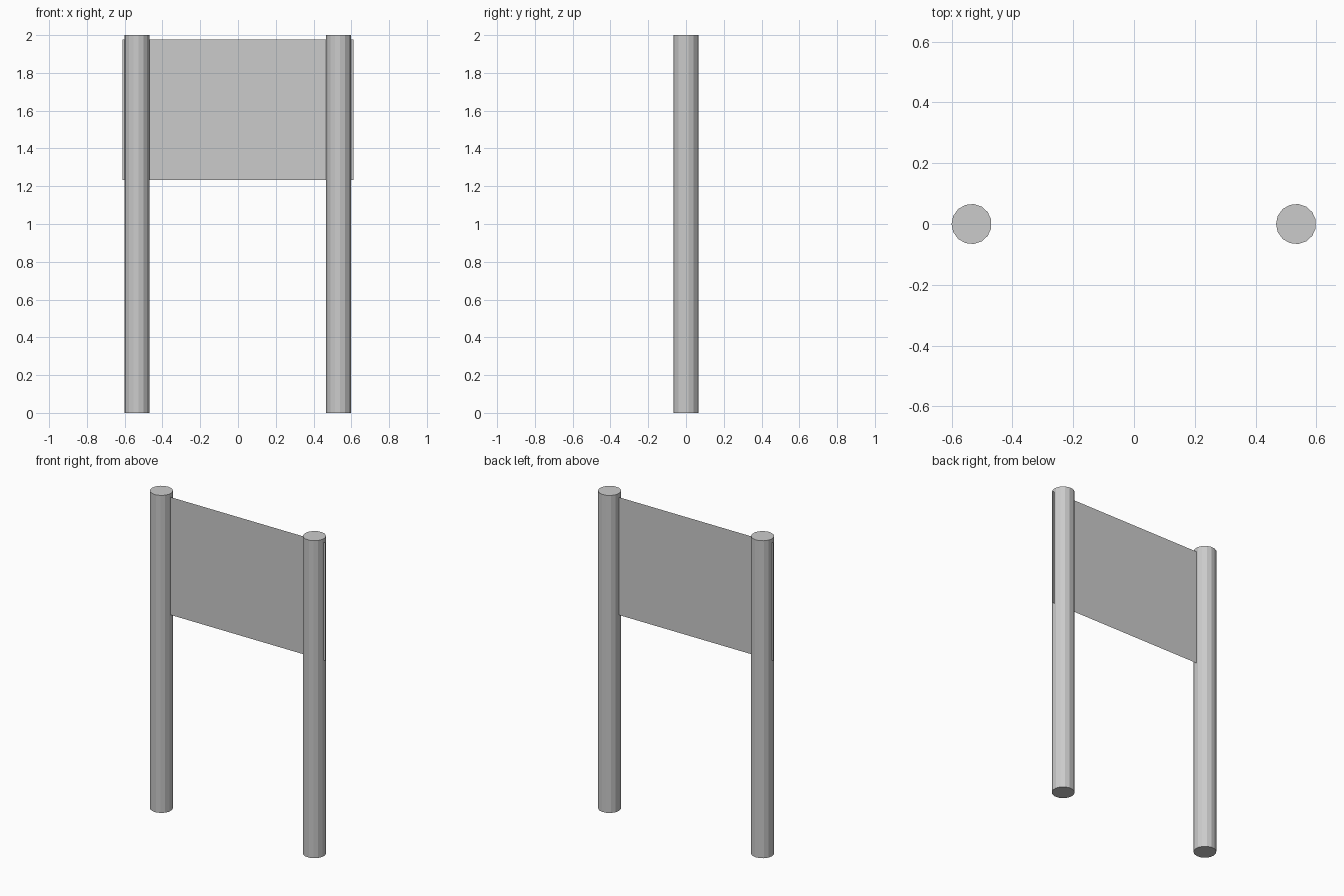
import bpy

if "Cube" in bpy.data.objects:
    bpy.data.objects.remove(bpy.data.objects["Cube"])

# Two low-poly round posts
R = 0.066
for name, x in (("left_post", -0.534), ("right_post", 0.533)):
    bpy.ops.mesh.primitive_cylinder_add(vertices=15, radius=R, depth=2.0,
                                        location=(x, 0, 1.0), rotation=(0, 0, 1.5707963))
    bpy.context.object.name = name

# Thin sheet panel passing through both posts
bpy.ops.mesh.primitive_plane_add(size=1, location=(0, 0, 1.605), rotation=(1.5707963, 0, 0))
panel = bpy.context.object
panel.name = "sign_panel"
panel.scale = (1.222, 0.742, 1)
